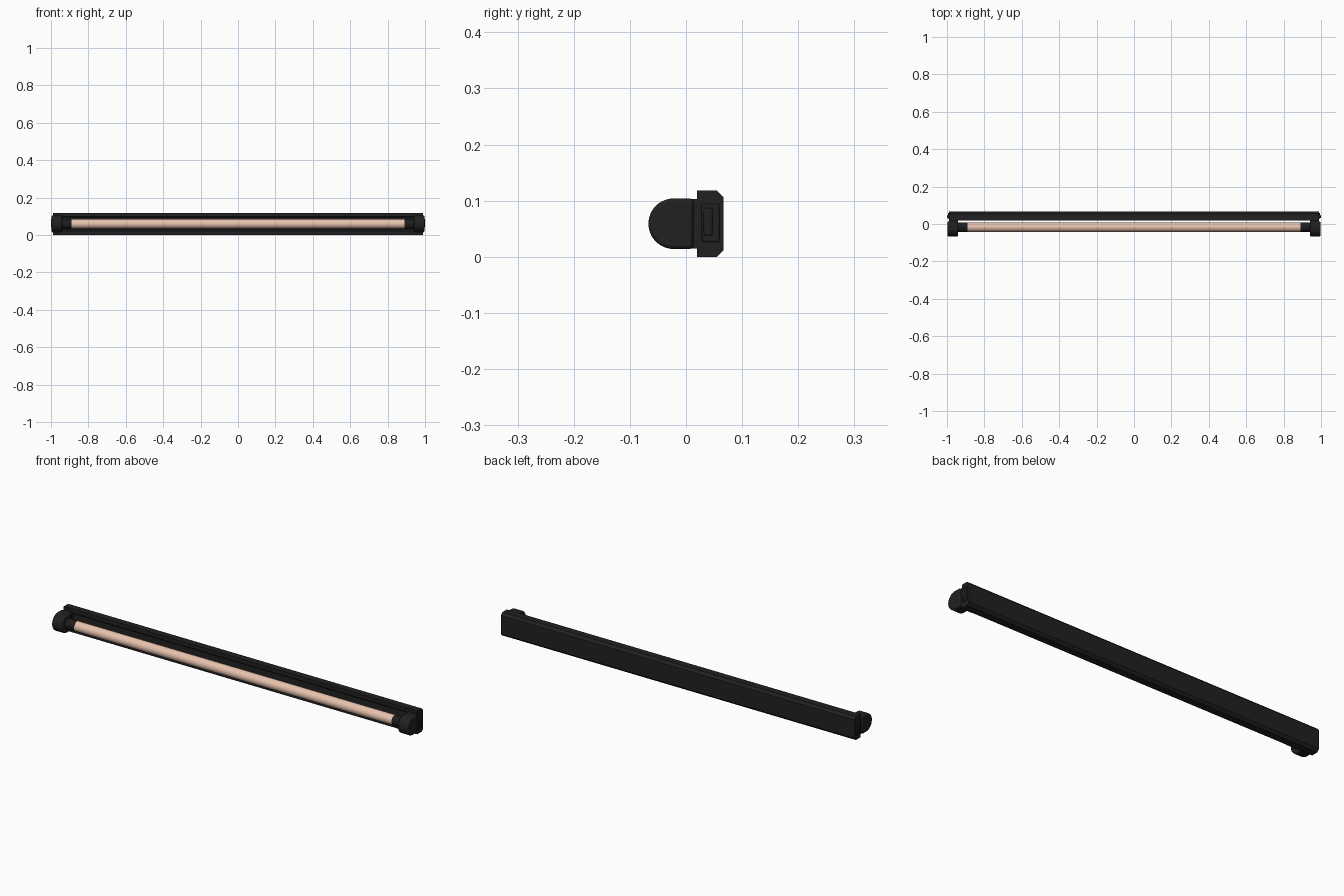
import bpy, bmesh, math
from mathutils import Matrix

if "Cube" in bpy.data.objects:
    bpy.data.objects.remove(bpy.data.objects["Cube"])


def material(name, rgb):
    m = bpy.data.materials.new(name)
    m.diffuse_color = (*rgb, 1)
    m.use_nodes = True
    m.node_tree.nodes["Principled BSDF"].inputs["Base Color"].default_value = m.diffuse_color
    return m


BLACK = material("matte_black", (0.015, 0.015, 0.015))
DARK = material("dark_collar", (0.012, 0.012, 0.012))
PEACH = material("peach_tube", (0.80, 0.54, 0.42))


def finish(bm, name, mat, bevel=0, smooth=True):
    bmesh.ops.recalc_face_normals(bm, faces=bm.faces)
    me = bpy.data.meshes.new(name)
    bm.to_mesh(me)
    bm.free()
    ob = bpy.data.objects.new(name, me)
    bpy.context.collection.objects.link(ob)
    me.materials.append(mat)
    if bevel:
        b = ob.modifiers.new("bevel", "BEVEL")
        b.width, b.segments = bevel, 2
        b.limit_method, b.angle_limit = "ANGLE", math.radians(40)
    if smooth:
        bpy.ops.object.select_all(action="DESELECT")
        ob.select_set(True)
        bpy.context.view_layer.objects.active = ob
        bpy.ops.object.shade_smooth_by_angle(angle=math.radians(35))
    return ob


def extrude_x(name, yz, x0, x1, mat, bevel=0, smooth=True):
    """Extrude a closed (y, z) profile along x."""
    bm = bmesh.new()
    face = bm.faces.new([bm.verts.new((x0, y, z)) for y, z in yz])
    out = bmesh.ops.extrude_face_region(bm, geom=[face])
    for v in out["geom"]:
        if isinstance(v, bmesh.types.BMVert):
            v.co.x = x1
    return finish(bm, name, mat, bevel, smooth)


def rod(name, x0, x1, r, mat):
    bm = bmesh.new()
    bmesh.ops.create_cone(
        bm, cap_ends=True, segments=32, radius1=r, radius2=r, depth=abs(x1 - x0),
        matrix=Matrix.Translation(((x0 + x1) / 2, TY, TZ)) @ Matrix.Rotation(math.pi / 2, 4, "Y"))
    return finish(bm, name, mat)


def rect(y0, y1, z0, z1):
    return [(y0, z0), (y1, z0), (y1, z1), (y0, z1)]


TY, TZ = -0.017, 0.059   # tube axis

# Long back housing: chamfered rear edges, shallow channel along the front
extrude_x("housing", [
    (0.020, 0), (0.055, 0), (0.067, 0.012), (0.067, 0.106), (0.055, 0.118), (0.020, 0.118),
    (0.020, 0.098), (0.027, 0.092), (0.027, 0.026), (0.020, 0.020)],
    -0.99, 0.99, BLACK, smooth=False)

# Glowing tube
rod("lamp_tube", -0.89, 0.89, 0.025, PEACH)

# Rounded lamp-holder outline, flat towards the housing
R = 0.045
d_shape = [(0.013, TZ - R)]
for i in range(25):
    a = -math.pi / 2 - math.pi * i / 24
    d_shape.append((-0.022 + R * math.cos(a), TZ + R * math.sin(a)))
d_shape.append((0.013, TZ + R))

for side, s in (("left", -1), ("right", 1)):
    # Holder, its neck and the collar that grips the tube
    extrude_x(side + "_holder", d_shape, s * 0.94, s * 0.997, BLACK, 0.006)
    extrude_x(side + "_holder_neck", rect(0.010, 0.028, 0.015, 0.103),
              s * 0.942, s * 0.988, BLACK)
    rod(side + "_tube_collar", s * 0.889, s * 0.945, 0.026, DARK)
    # End plate on the housing with a raised, tapered centre
    extrude_x(side + "_end_plate", rect(0.028, 0.060, 0.026, 0.094),
              s * 0.98, s * 0.995, BLACK, 0.003)
    extrude_x(side + "_end_latch", rect(0.031, 0.047, 0.038, 0.087),
              s * 0.985, s * 1.0, BLACK, 0.003)
